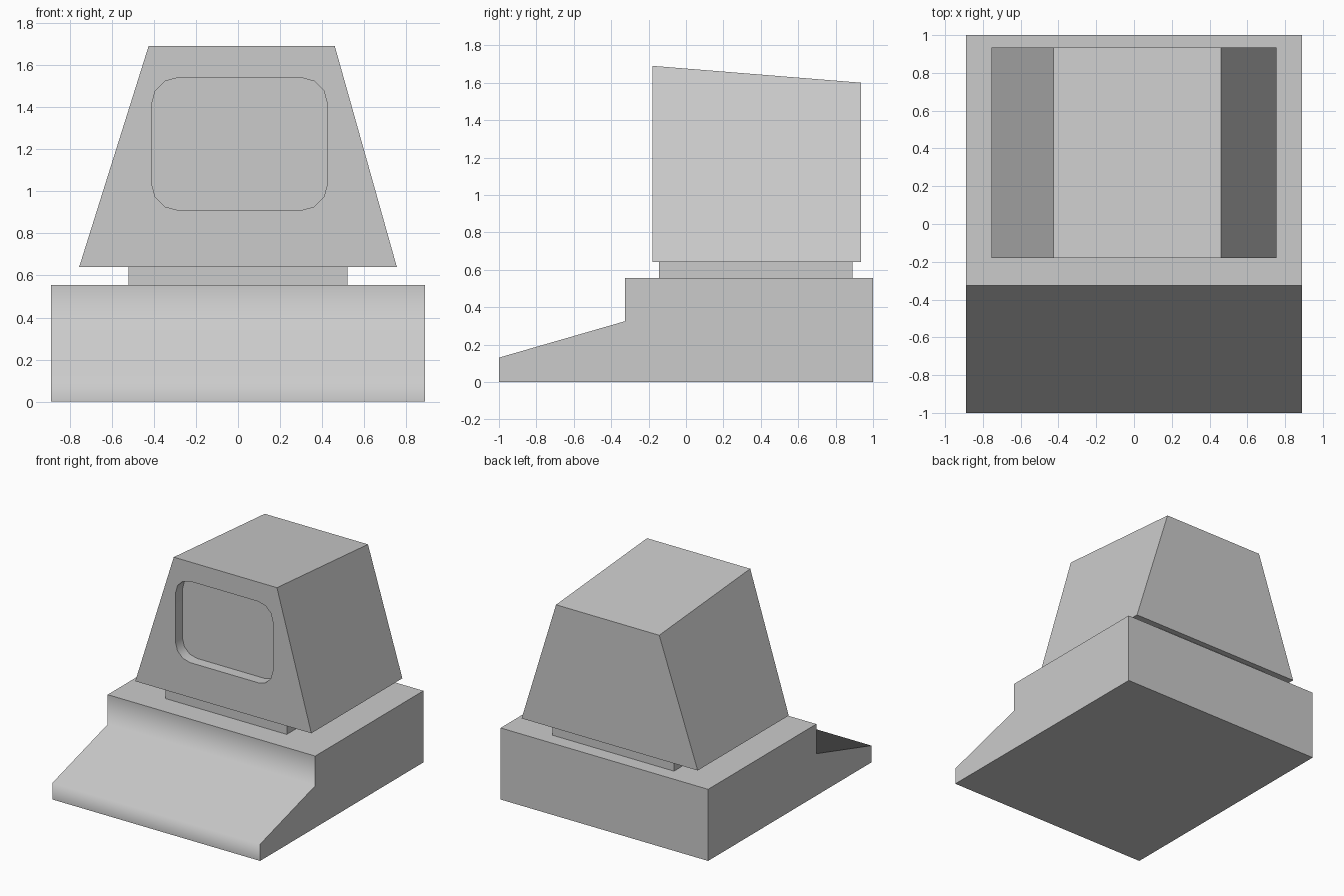
import bpy
import bmesh
from math import cos, sin, pi, radians

if "Cube" in bpy.data.objects:
    bpy.data.objects.remove(bpy.data.objects["Cube"])


def loft(name, ring_a, ring_b, smooth_angle=30):
    """Closed solid between two matching rings of points."""
    bm = bmesh.new()
    a = [bm.verts.new(p) for p in ring_a]
    b = [bm.verts.new(p) for p in ring_b]
    bm.faces.new(a)
    bm.faces.new(b)
    n = len(a)
    for i in range(n):
        j = (i + 1) % n
        bm.faces.new((a[i], a[j], b[j], b[i]))
    bmesh.ops.recalc_face_normals(bm, faces=bm.faces[:])
    mesh = bpy.data.meshes.new(name)
    bm.to_mesh(mesh)
    bm.free()
    mesh.shade_smooth()
    mesh.set_sharp_from_angle(angle=radians(smooth_angle))
    obj = bpy.data.objects.new(name, mesh)
    bpy.context.collection.objects.link(obj)
    return obj


def rounded_rect(x0, x1, z0, z1, r, steps=3):
    """Rounded rectangle outline as (x, z) points."""
    centres = [(x1 - r, z1 - r), (x0 + r, z1 - r), (x0 + r, z0 + r), (x1 - r, z0 + r)]
    return [(cx + r * cos(t), cz + r * sin(t))
            for k, (cx, cz) in enumerate(centres)
            for t in ((k + s / steps) * pi / 2 for s in range(steps + 1))]


# Base with sloping keyboard deck; the wide angle softens the deck's front edges
profile = [(-1, 0), (1, 0), (1, 0.555), (-0.325, 0.555), (-0.325, 0.325), (-1, 0.13)]
loft("base", [(-0.89, y, z) for y, z in profile],
     [(0.89, y, z) for y, z in profile], smooth_angle=80)

# Pedestal between base and monitor
foot = [(-0.52, -0.145), (0.52, -0.145), (0.52, 0.89), (-0.52, 0.89)]
loft("pedestal", [(x, y, 0.555) for x, y in foot], [(x, y, 0.64) for x, y in foot])

# Monitor housing: tapered sides, top falling towards the back
front, back = -0.18, 0.935


def housing_ring(y, top):
    return [(-0.755, y, 0.64), (0.755, y, 0.64), (0.46, y, top), (-0.425, y, top)]


monitor = loft("monitor_housing", housing_ring(front, 1.69), housing_ring(back, 1.6))

# Screen recess cut into the front of the housing
outline = rounded_rect(-0.41, 0.425, 0.91, 1.54, 0.125)
cutter = loft("screen_cutter", [(x, front - 0.1, z) for x, z in outline],
              [(x, front + 0.085, z) for x, z in outline])
cutter.hide_render = True
cut = monitor.modifiers.new("screen_recess", 'BOOLEAN')
cut.operation = 'DIFFERENCE'
cut.solver = 'EXACT'
cut.object = cutter
bpy.context.view_layer.objects.active = monitor
bpy.ops.object.modifier_apply(modifier=cut.name)
bpy.data.objects.remove(cutter)
monitor.data.shade_smooth()
monitor.data.set_sharp_from_angle(angle=radians(35))
